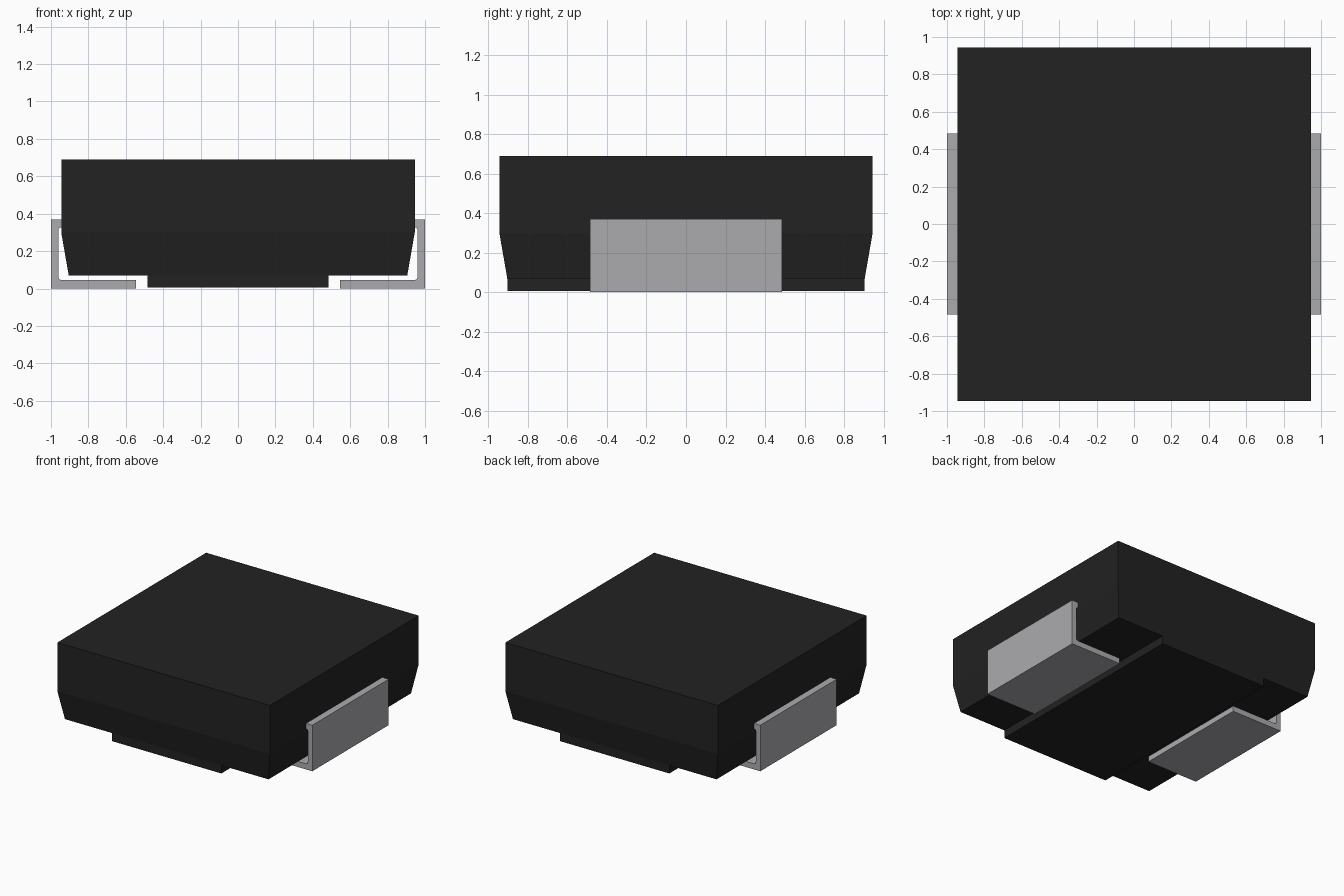
import bpy, bmesh, math

cube = bpy.data.objects.get("Cube")
if cube:
    bpy.data.objects.remove(cube, do_unlink=True)


def material(name, colour):
    mat = bpy.data.materials.new(name)
    mat.use_nodes = True
    mat.diffuse_color = colour
    bsdf = next(n for n in mat.node_tree.nodes if n.type == 'BSDF_PRINCIPLED')
    bsdf.inputs["Base Color"].default_value = colour
    bsdf.inputs["Roughness"].default_value = 0.6
    return mat


def finish(name, bm, mat):
    bmesh.ops.recalc_face_normals(bm, faces=bm.faces)
    mesh = bpy.data.meshes.new(name)
    bm.to_mesh(mesh)
    bm.free()
    mesh.materials.append(mat)
    obj = bpy.data.objects.new(name, mesh)
    bpy.context.collection.objects.link(obj)
    return obj


def stacked_block(name, levels, mat):
    """Block lofted through rectangles given as (half x, half y, z)."""
    bm = bmesh.new()
    rings = [[bm.verts.new((sx * hx, sy * hy, z))
              for sx, sy in ((-1, -1), (1, -1), (1, 1), (-1, 1))]
             for hx, hy, z in levels]
    for low, high in zip(rings, rings[1:]):
        for i in range(4):
            j = (i + 1) % 4
            bm.faces.new((low[i], low[j], high[j], high[i]))
    bm.faces.new(rings[0])
    bm.faces.new(rings[-1])
    return finish(name, bm, mat)


def arc(cx, cz, radius, start, steps=4):
    """Quarter turn, clockwise from the start angle in degrees."""
    angles = [math.radians(start - 90 * i / steps) for i in range(steps + 1)]
    return [(cx + radius * math.cos(a), cz + radius * math.sin(a)) for a in angles]


black = material("black plastic", (0.016, 0.016, 0.016, 1))
silver = material("silver metal", (0.41, 0.41, 0.43, 1))

# Moulded body with a tapered lower part, and the raised strip beneath it
stacked_block("body", [(0.905, 0.905, 0.07), (0.945, 0.945, 0.30),
                       (0.945, 0.945, 0.69)], black)
stacked_block("base_strip", [(0.485, 0.905, 0.005), (0.485, 0.905, 0.08)], black)

# Folded metal contact: foot, wall and a tab that enters the body
r = 0.018
profile = [(0.545, 0), (1, 0), (1, 0.37), (0.9, 0.37), (0.9, 0.328)]
profile += arc(0.96 - r, 0.328 - r, r, 90)
profile += arc(0.96 - r, 0.045 + r, r, 0)
profile.append((0.545, 0.045))

bm = bmesh.new()
side = bm.faces.new([bm.verts.new((x, -0.485, z)) for x, z in profile])
grown = bmesh.ops.extrude_face_region(bm, geom=[side], use_keep_orig=True)
moved = [v for v in grown["geom"] if isinstance(v, bmesh.types.BMVert)]
bmesh.ops.translate(bm, verts=moved, vec=(0, 0.97, 0))
contacts = finish("contacts", bm, silver)
mirror = contacts.modifiers.new("both sides", 'MIRROR')
mirror.use_axis = (True, False, False)
